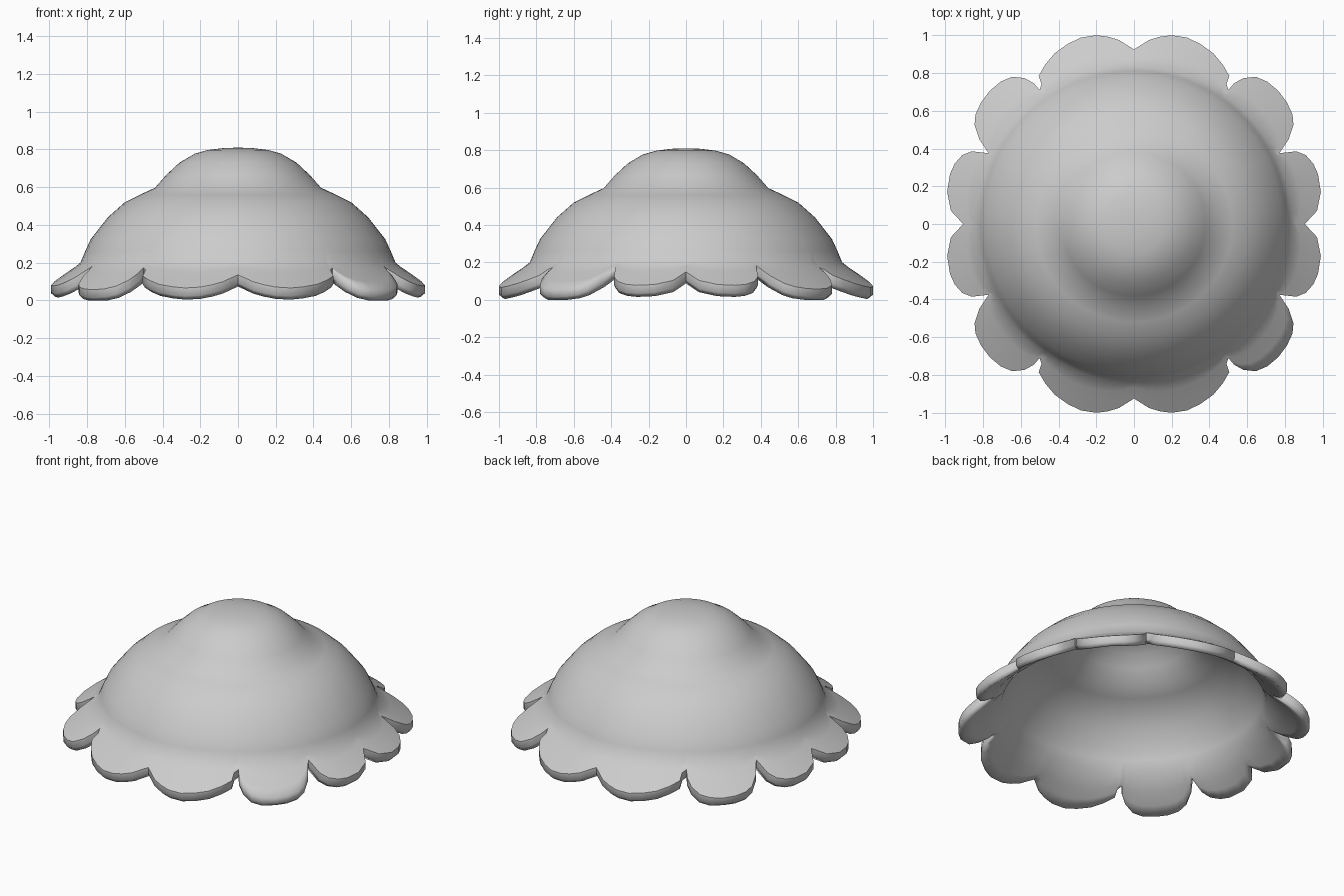
import bpy
import bmesh
import math
from mathutils import Vector

cube = bpy.data.objects.get("Cube")
if cube:
    bpy.data.objects.remove(cube)

# One flat grey
grey = bpy.data.materials.new("plain grey")
grey.use_nodes = True
grey.diffuse_color = (0.6, 0.6, 0.6, 1)
grey.node_tree.nodes["Principled BSDF"].inputs["Base Color"].default_value = (0.6, 0.6, 0.6, 1)

# Dome profile (radius, height), from below the crown to the start of the flared brim
DOME = [(.08, .807), (.16, .797), (.23, .777), (.31, .73), (.38, .665), (.44, .597),
        (.52, .56), (.6, .52), (.69, .44), (.78, .325), (.81, .26), (.835, .2)]

# Scalloped brim outline in one quarter: three petals, running from the back to the left
PETALS = [(0, .925), (.04, .95), (.08, .975), (.14, .993), (.2, 1), (.28, .988), (.35, .955),
          (.42, .905), (.47, .845), (.505, .785), (.49, .74), (.5, .71),
          (.53, .745), (.58, .773), (.645, .78), (.705, .755), (.765, .705), (.81, .645),
          (.84, .58), (.845, .525), (.82, .45), (.77, .375),
          (.86, .385), (.91, .365), (.95, .32), (.975, .265), (.99, .17), (.97, .07), (.905, 0)]
SHELL = .055
BRIM = .062


def mirrored_outline():
    """Mirror the quarter outline to a full loop."""
    half = PETALS + [(x, -y) for x, y in reversed(PETALS[:-1])]
    return [Vector(p) for p in half + [(-x, y) for x, y in reversed(half[1:-1])]]


def inset_profile(profile):
    """Offset the profile inward to make the inside of the shell."""
    result = []
    for i, (r, z) in enumerate(profile):
        a = Vector(profile[max(i - 1, 0)])
        b = Vector(profile[min(i + 1, len(profile) - 1)])
        t = (b - a).normalized()
        result.append((max(r + t.y * SHELL, .03), z - t.x * SHELL))
    return result


outline = mirrored_outline()
inside = inset_profile(DOME)


def circle(r, z):
    return [(p.x / p.length * r, p.y / p.length * r, z) for p in outline]


def brim(t, drop, pull=0):
    """A ring part way from the dome foot to the petal edge."""
    ring = []
    for p in outline:
        r = DOME[-1][0] + (p.length - DOME[-1][0]) * t
        z = .2 - .68 * (r - .83) - drop
        r -= pull
        ring.append((p.x / p.length * r, p.y / p.length * r, max(z, 0)))
    return ring


# Rings from the crown over the brim edge and back up inside
rings = [circle(r, z) for r, z in DOME]
rings += [brim(t, 0) for t in (.35, .7, 1)]
edge_row = len(rings) - 1
rings += [brim(1, BRIM * .7), brim(1, BRIM, .022)]
rings += [brim(t, BRIM, .022) for t in (.7, .35)]
rings += [circle(r, z) for r, z in reversed(inside)]

bm = bmesh.new()
crown = bm.verts.new((0, 0, .81))
ceiling = bm.verts.new((0, 0, .81 - SHELL))
rows = [[bm.verts.new(p) for p in ring] for ring in rings]
count = len(outline)
for i in range(count):
    j = (i + 1) % count
    bm.faces.new((crown, rows[0][i], rows[0][j]))
    bm.faces.new((ceiling, rows[-1][j], rows[-1][i]))
    for upper, lower in zip(rows, rows[1:]):
        bm.faces.new((upper[i], lower[i], lower[j], upper[j]))
bmesh.ops.recalc_face_normals(bm, faces=bm.faces[:])

# Smooth everywhere, crisp along the upper edge, except the one softer front left petal
for face in bm.faces:
    face.smooth = True
for i in range(count):
    a, b = rows[edge_row][i], rows[edge_row][(i + 1) % count]
    mid = (a.co + b.co) / 2
    angle = math.degrees(math.atan2(mid.y, mid.x))
    bm.edges.get((a, b)).smooth = -55 < angle < -26

# Crisp vertical creases where petals meet
for i in range(count):
    before, here, after = outline[i - 1], outline[i], outline[(i + 1) % count]
    if here.length < before.length and here.length < after.length:
        for row in range(edge_row, edge_row + 2):
            bm.edges.get((rows[row][i], rows[row + 1][i])).smooth = False

mesh = bpy.data.meshes.new("scalloped_dome")
bm.to_mesh(mesh)
bm.free()
mesh.materials.append(grey)
dome = bpy.data.objects.new("scalloped_dome", mesh)
bpy.context.collection.objects.link(dome)
